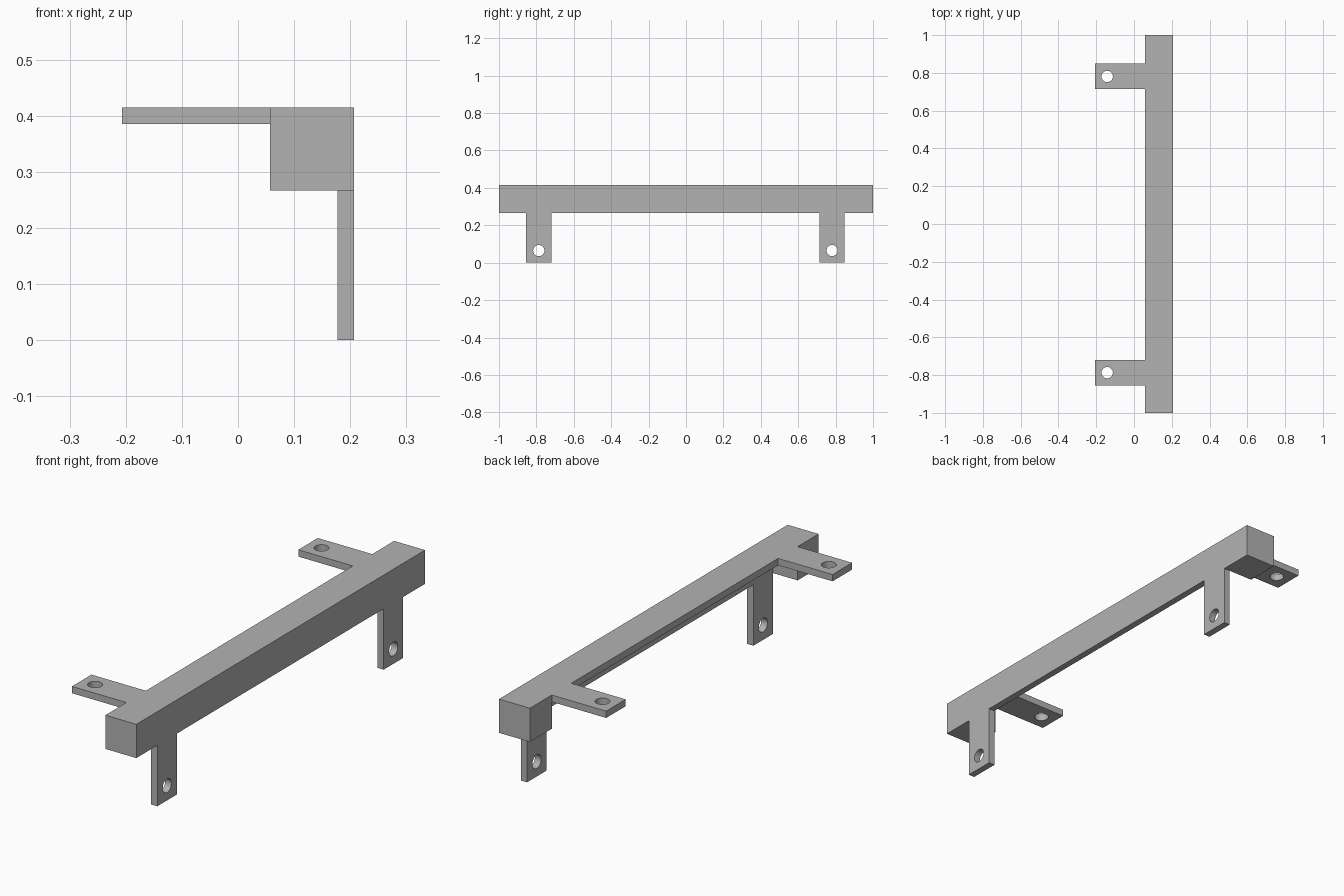
import bpy
import bmesh
import math
from mathutils import Matrix, Vector

cube = bpy.data.objects.get("Cube")
if cube:
    bpy.data.objects.remove(cube, do_unlink=True)

# Main dimensions
LEFT, RIGHT = -0.207, 0.207
BEAM_X = 0.057
BOTTOM, TOP = 0.267, 0.415
PLATE = 0.03
HALF_TAB = 0.0675
HOLE_R = 0.03
HOLE_INSET = 0.065
TABS = {"front": -0.787, "back": 0.781}

grey = bpy.data.materials.new("plain grey")
grey.use_nodes = True
colour = (0.45, 0.45, 0.45, 1)
grey.diffuse_color = colour
grey.node_tree.nodes["Principled BSDF"].inputs["Base Color"].default_value = colour


def finish(name, bm):
    bmesh.ops.recalc_face_normals(bm, faces=bm.faces)
    mesh = bpy.data.meshes.new(name)
    bm.to_mesh(mesh)
    bm.free()
    mesh.materials.append(grey)
    obj = bpy.data.objects.new(name, mesh)
    bpy.context.collection.objects.link(obj)
    return obj


def extrude_profile(name, profile, y0, y1):
    """Extrude an x-z outline along y."""
    bm = bmesh.new()
    face = bm.faces.new([bm.verts.new((x, y0, z)) for x, z in profile])
    moved = bmesh.ops.extrude_face_region(bm, geom=[face])["geom"]
    verts = [v for v in moved if isinstance(v, bmesh.types.BMVert)]
    bmesh.ops.translate(bm, verts=verts, vec=(0, y1 - y0, 0))
    return finish(name, bm)


def rect(x0, x1, z0, z1):
    return [(x0, z0), (x1, z0), (x1, z1), (x0, z1)]


def drill(obj, centre, axis):
    """Cut a round screw hole through a tab."""
    bm = bmesh.new()
    turn = Vector((0, 0, 1)).rotation_difference(Vector(axis)).to_matrix().to_4x4()
    bmesh.ops.create_cone(bm, cap_ends=True, segments=32, radius1=HOLE_R,
                          radius2=HOLE_R, depth=PLATE * 4,
                          matrix=Matrix.Translation(centre) @ turn)
    cutter = finish("hole_cutter", bm)
    cutter.hide_render = True
    mod = obj.modifiers.new("hole", 'BOOLEAN')
    mod.operation = 'DIFFERENCE'
    mod.solver = 'EXACT'
    mod.object = cutter
    bpy.ops.object.select_all(action='DESELECT')
    obj.select_set(True)
    bpy.context.view_layer.objects.active = obj
    bpy.ops.object.modifier_apply(modifier=mod.name)
    bpy.data.objects.remove(cutter, do_unlink=True)
    bpy.ops.object.shade_smooth_by_angle(angle=math.radians(30))


# Angle-section beam between the solid ends
front_end = TABS["front"] - HALF_TAB
back_end = TABS["back"] + HALF_TAB
angle = [(BEAM_X, TOP), (RIGHT, TOP), (RIGHT, BOTTOM), (RIGHT - PLATE, BOTTOM),
         (RIGHT - PLATE, TOP - PLATE), (BEAM_X, TOP - PLATE)]
extrude_profile("angle_beam", angle, front_end, back_end)

# Solid end blocks
block = rect(BEAM_X, RIGHT, BOTTOM, TOP)
extrude_profile("front_end_block", block, -1, front_end)
extrude_profile("back_end_block", block, back_end, 1)

# Drilled mounting tabs: one flat and one hanging at each end
for end, y in TABS.items():
    y0, y1 = y - HALF_TAB, y + HALF_TAB
    flat = extrude_profile(end + "_flat_tab", rect(LEFT, BEAM_X, TOP - PLATE, TOP), y0, y1)
    drill(flat, (LEFT + HOLE_INSET, y, TOP - PLATE / 2), (0, 0, 1))
    hanging = extrude_profile(end + "_hanging_tab", rect(RIGHT - PLATE, RIGHT, 0, BOTTOM), y0, y1)
    drill(hanging, (RIGHT - PLATE / 2, y, HOLE_INSET), (1, 0, 0))
